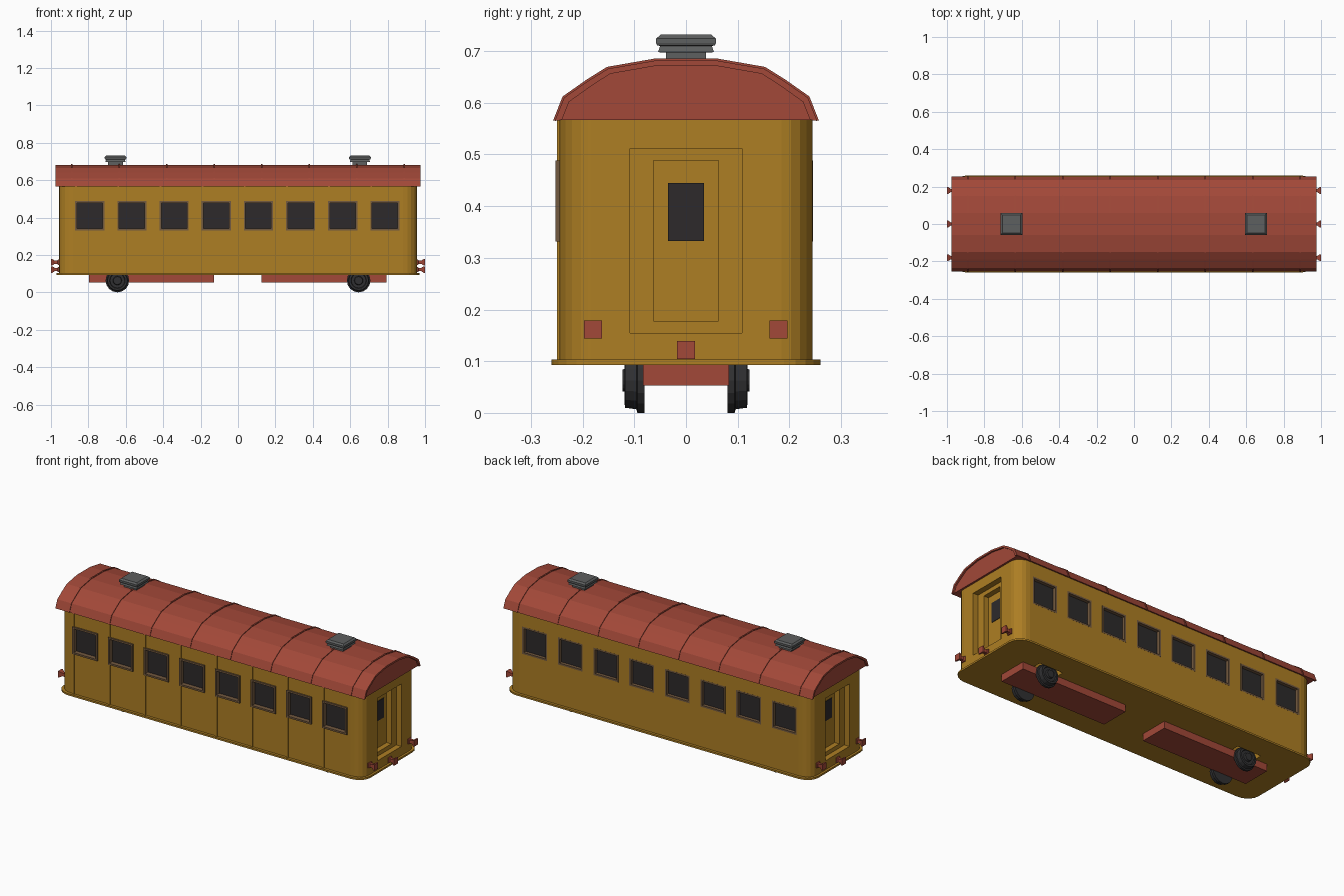
import bpy, bmesh, math
from mathutils import Matrix, Vector

if "Cube" in bpy.data.objects:
    bpy.data.objects.remove(bpy.data.objects["Cube"])


def mat(name, rgb):
    m = bpy.data.materials.new(name)
    m.diffuse_color = (*rgb, 1)
    m.use_nodes = True
    m.node_tree.nodes["Principled BSDF"].inputs["Base Color"].default_value = m.diffuse_color
    return m


OCHRE = mat("ochre", (0.42, 0.21, 0.017))
RED = mat("red", (0.36, 0.065, 0.04))
DARK = mat("dark", (0.026, 0.023, 0.024))
TRIM = mat("trim", (0.17, 0.10, 0.05))
GREY = mat("grey", (0.11, 0.115, 0.115))
BLACK = mat("black", (0.03, 0.03, 0.032))


def finish(name, bm, material=None):
    bmesh.ops.recalc_face_normals(bm, faces=bm.faces)
    me = bpy.data.meshes.new(name)
    bm.to_mesh(me)
    bm.free()
    ob = bpy.data.objects.new(name, me)
    bpy.context.collection.objects.link(ob)
    if material:
        me.materials.append(material)
    return ob


def add_box(bm, x0, x1, y0, y1, z0, z1):
    m = Matrix.Translation(((x0 + x1) / 2, (y0 + y1) / 2, (z0 + z1) / 2))
    bmesh.ops.create_cube(bm, size=1, matrix=m @ Matrix.Diagonal((x1 - x0, y1 - y0, z1 - z0, 1)))


def boxes(name, specs, material=None):
    bm = bmesh.new()
    for s in specs:
        add_box(bm, *s)
    return finish(name, bm, material)


def add_loft(bm, rings):
    """Bridge equal-length closed rings and cap both ends."""
    vs = [[bm.verts.new(p) for p in r] for r in rings]
    n = len(vs[0])
    for a, b in zip(vs, vs[1:]):
        for i in range(n):
            bm.faces.new((a[i], a[(i + 1) % n], b[(i + 1) % n], b[i]))
    bm.faces.new(vs[0])
    bm.faces.new(vs[-1])


def rounded_plan(hx, hy, rx, ry, z, seg=5):
    pts = []
    for q, (sx, sy) in enumerate(((1, 1), (-1, 1), (-1, -1), (1, -1))):
        for i in range(seg + 1):
            a = math.pi / 2 * (q + i / seg)
            pts.append((sx * (hx - rx) + rx * math.cos(a), sy * (hy - ry) + ry * math.sin(a), z))
    return pts


SQUARE = ((-1, -1), (1, -1), (1, 1), (-1, 1))
WIN_X = [-0.793 + 0.2255 * i for i in range(8)]
WHEEL_X = (-0.645, 0.645)
HW, Z0, Z1 = 0.073, 0.337, 0.483          # window half width, bottom, top

# Body shell with rounded corners
bm = bmesh.new()
add_loft(bm, [rounded_plan(0.957, 0.245, 0.075, 0.06, z) for z in (0.1, 0.575)])
body = finish("carriage_body", bm, OCHRE)

# Floor plate
bm = bmesh.new()
add_loft(bm, [rounded_plan(0.97, 0.26, 0.08, 0.07, z) for z in (0.093, 0.103)])
floor = finish("floor_plate", bm, OCHRE)

# Window openings, stepped door recesses and wheel wells
cuts = [(x - HW, x + HW, min(s * .225, s * .3), max(s * .225, s * .3), Z0, Z1)
        for x in WIN_X for s in (-1, 1)]
cuts += [(min(s * .925, s * 1.1), max(s * .925, s * 1.1), -.108, .108, .155, .512) for s in (-1, 1)]
inner = [(min(s * .895, s * 1.1), max(s * .895, s * 1.1), -.063, .063, .178, .488) for s in (-1, 1)]
wells = [(x - .075, x + .075, min(s * .078, s * .126), max(s * .078, s * .126), .05, .135)
         for x in WHEEL_X for s in (-1, 1)]


def cut(target, specs):
    cutter = boxes("cutter", specs)
    cutter.hide_render = True
    mod = target.modifiers.new("cut", 'BOOLEAN')
    mod.operation, mod.solver, mod.object = 'DIFFERENCE', 'EXACT', cutter
    bpy.context.view_layer.objects.active = target
    bpy.ops.object.modifier_apply(modifier=mod.name)
    bpy.data.objects.remove(cutter)


cut(body, cuts + wells)
cut(body, inner)
cut(floor, wells)

# Window glass and frames on both sides
for side, s, out in (("front", -1, 0.253), ("back", 1, 0.2455)):
    def span(a, b):
        return min(s * a, s * b), max(s * a, s * b)
    boxes(side + "_window_glass", [(x - HW, x + HW, *span(.22, .227), Z0, Z1) for x in WIN_X], DARK)
    t, f = 0.005, []
    for x in WIN_X:
        for sx in (-1, 1):
            e = x + sx * HW
            f.append((e - t, e + t, *span(.224, out), Z0 - t, Z1 + t))
        for z in (Z0, Z1):
            f.append((x - HW + t, x + HW - t, *span(.224, out), z - t, z + t))
    boxes(side + "_window_frames", f, TRIM)

# Front panel battens
boxes("front_panel_battens", [(x - HW - .005, x - HW + .005, -.25, -.24, a, b)
                              for x in WIN_X for a, b in ((.1, Z0), (Z1, .57))]
      + [(.952 - .004, .952 + .004, -.2, -.19, .1, .57)], OCHRE)

# Door windows
boxes("door_glass", [(min(s * .89, s * .898), max(s * .89, s * .898), -.035, .035, .333, .445)
                     for s in (-1, 1)], DARK)

# Arched roof: overhanging shell, recessed core and ribs
half = [(0.254, 0.565), (0.236, 0.61), (0.19, 0.642), (0.151, 0.666), (0.058, 0.682)]
arch = half + [(-y, z) for y, z in reversed(half)]
in_half = [(0.240, 0.567), (0.226, 0.602), (0.184, 0.632), (0.147, 0.656), (0.056, 0.672)]
in_arch = in_half + [(-y, z) for y, z in reversed(in_half)]


def extrude_x(name, prof, spans, material):
    b = bmesh.new()
    for x0, x1 in spans:
        add_loft(b, [[(x, y, z) for y, z in prof] for x in (x0, x1)])
    return finish(name, b, material)


bm = bmesh.new()
rows = [[bm.verts.new((x, y, z)) for y, z in p] for p in (arch, in_arch) for x in (-.977, .977)]
o0, o1, i0, i1 = rows
for a, b in ((o0, o1), (o1, i1), (i1, i0), (i0, o0)):
    for k in range(len(arch) - 1):
        bm.faces.new((a[k], a[k + 1], b[k + 1], b[k]))
for k in (0, -1):
    bm.faces.new((o0[k], o1[k], i1[k], i0[k]))
finish("roof_shell", bm, RED)
extrude_x("roof_core", in_arch, [(-.968, .968)], RED)
rib = [(y * 1.012, .566 + (z - .565) * 1.025) for y, z in arch]
extrude_x("roof_ribs", rib, [(-.89 + .2543 * i - .004, -.89 + .2543 * i + .004) for i in range(8)], RED)

# Stepped roof vents
for name, cx in (("left_roof_vent", -.655), ("right_roof_vent", .652)):
    bm = bmesh.new()
    steps = ((.039, .67), (.039, .697), (.054, .698), (.050, .71), (.056, .711),
             (.058, .716), (.058, .724), (.049, .732))
    add_loft(bm, [[(cx + h * a, h * b, z) for a, b in SQUARE] for h, z in steps])
    finish(name, bm, GREY)

# Underframe beams
boxes("underframe_beams", [(-.797, -.128, -.083, .083, .053, .095),
                           (.125, .793, -.083, .083, .053, .095)], RED)

# Flanged wheels
prof = ((.063, .08), (.063, .094), (.056, .096), (.053, .118), (.042, .119),
        (.039, .112), (.024, .112), (.021, .123), (.009, .123))
for xn, cx in zip(("left", "right"), WHEEL_X):
    for yn, s in (("front", -1), ("back", 1)):
        bm = bmesh.new()
        add_loft(bm, [[(cx + r * math.cos(k * math.pi / 8), s * y, .063 + r * math.sin(k * math.pi / 8))
                       for k in range(16)] for r, y in prof])
        finish(f"{xn}_{yn}_wheel", bm, BLACK)

# Buffers and couplings at both ends
for en, s in (("left", -1), ("right", 1)):
    for pn, cy, cz in (("front_buffer", -.18, .161), ("back_buffer", .179, .161), ("coupling", 0, .122)):
        bm = bmesh.new()
        add_loft(bm, [[(s * x, cy + h * a, cz + h * b) for a, b in SQUARE]
                      for h, x in ((.014, .92), (.014, .962), (.009, .966), (.009, .98),
                                   (.0175, .993), (.0175, 1.0))])
        finish(f"{en}_{pn}", bm, RED)
